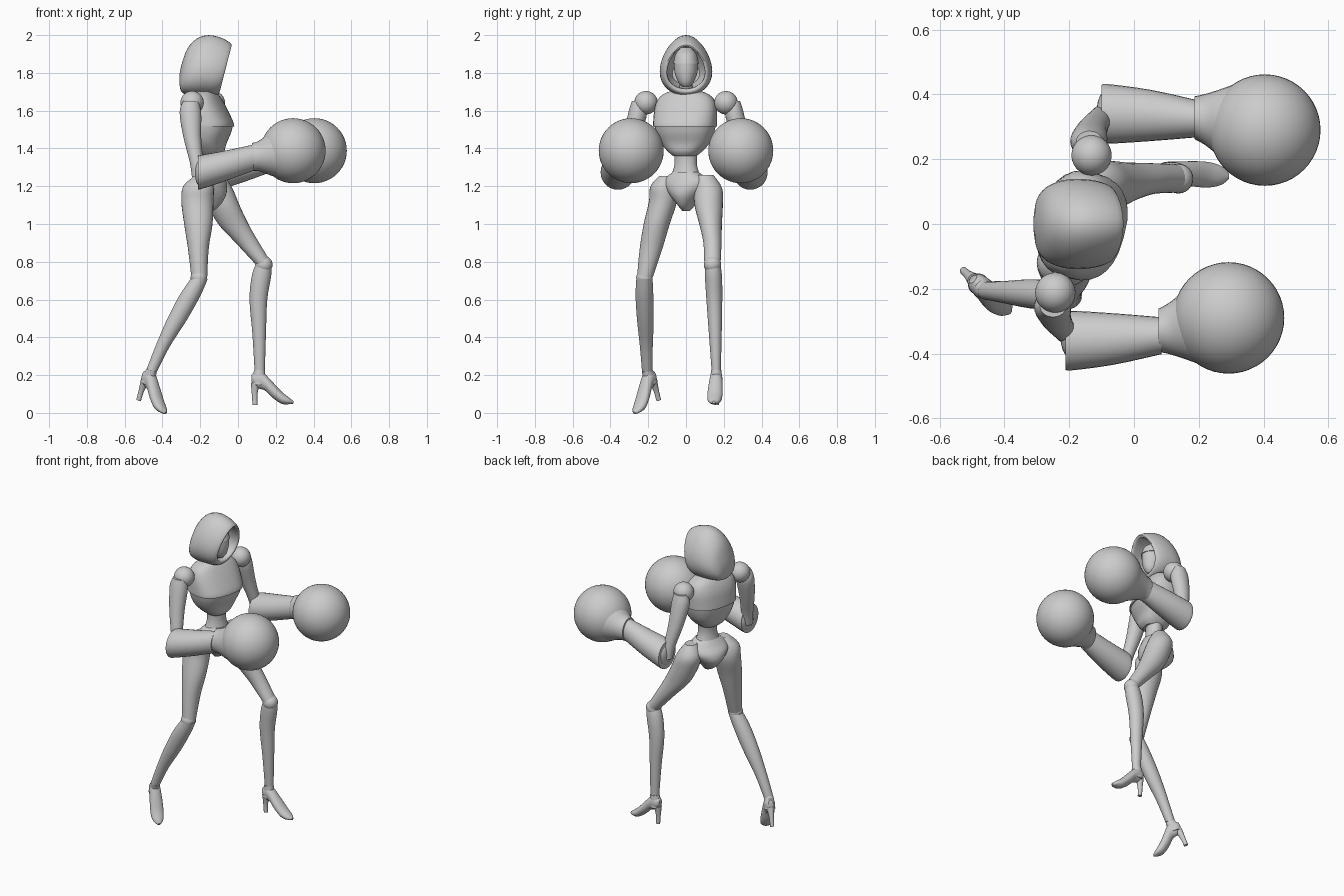
import bpy, bmesh, math
from mathutils import Vector, Matrix

default_cube = bpy.data.objects.get("Cube")
if default_cube:
    bpy.data.objects.remove(default_cube, do_unlink=True)

grey = bpy.data.materials.new("plain_grey")
grey.use_nodes = True
GREY_COLOUR = (0.6, 0.6, 0.6, 1)
grey.diffuse_color = GREY_COLOUR
grey.node_tree.nodes["Principled BSDF"].inputs["Base Color"].default_value = GREY_COLOUR


def finish(name, bm, location=(0, 0, 0), pitch=0, yaw=0):
    """Turn a bmesh into a smooth shaded object with the shared material."""
    bmesh.ops.recalc_face_normals(bm, faces=bm.faces)
    mesh = bpy.data.meshes.new(name)
    bm.to_mesh(mesh)
    bm.free()
    mesh.materials.append(grey)
    obj = bpy.data.objects.new(name, mesh)
    bpy.context.collection.objects.link(obj)
    obj.location = location
    obj.rotation_euler = (0, math.radians(pitch), math.radians(yaw))
    bpy.ops.object.select_all(action="DESELECT")
    obj.select_set(True)
    bpy.context.view_layer.objects.active = obj
    bpy.ops.object.shade_smooth_by_angle(angle=math.radians(40))
    return obj


def smooth_rows(rows, steps=4):
    """Catmull-Rom interpolation through rows of numbers."""
    rows = [Vector(r) for r in rows]
    padded = [rows[0]] + rows + [rows[-1]]
    result = []
    for a, b, c, d in zip(padded, padded[1:], padded[2:], padded[3:]):
        for i in range(steps):
            t = i / steps
            result.append((b * 2 + (c - a) * t + (a * 2 - b * 5 + c * 4 - d) * t ** 2
                           + (b * 3 - a - c * 3 + d) * t ** 3) / 2)
    return result + [rows[-1]]


def skin(bm, rings, caps=True):
    """Bridge equal rings of points with quads."""
    loops = [[bm.verts.new(p) for p in ring] for ring in rings]
    count = len(loops[0])
    for low, high in zip(loops, loops[1:]):
        for i in range(count):
            j = (i + 1) % count
            bm.faces.new((low[i], low[j], high[j], high[i]))
    if caps:
        bm.faces.new(loops[0])
        bm.faces.new(loops[-1])


def loft(name, rows, along="z", power=2.0, **placing):
    """Oval sections (x, y, z, radius, radius) stacked along z or x."""
    rings = []
    for x, y, z, ra, rb in smooth_rows(rows):
        ring = []
        for i in range(28):
            angle = math.tau * i / 28
            u, v = (math.copysign(abs(f(angle)) ** (2 / power), f(angle))
                    for f in (math.cos, math.sin))
            offset = (u * ra, v * rb, 0) if along == "z" else (0, u * ra, v * rb)
            ring.append(Vector((x, y, z)) + Vector(offset))
        rings.append(ring)
    bm = bmesh.new()
    skin(bm, rings)
    return finish(name, bm, **placing)


def ball(name, centre, radius, stretch=(1, 1, 1), detail=24):
    bm = bmesh.new()
    bmesh.ops.create_uvsphere(bm, u_segments=detail * 2, v_segments=detail, radius=radius,
                              matrix=Matrix.Diagonal((*stretch, 1)))
    return finish(name, bm, location=centre)


# Hood: upright teardrop sections from the back, round the rim, into the cavity
# columns: x, bottom, top, half width, forward lean
hood_rows = [(-.31, 1.74, 1.79, .02, 0), (-.3, 1.7, 1.84, .075, 0), (-.27, 1.685, 1.925, .112, 0),
             (-.22, 1.68, 1.98, .132, 0), (-.165, 1.68, 2, .136, .05), (-.11, 1.68, 1.985, .13, .15),
             (-.068, 1.69, 1.955, .115, .25), (-.066, 1.705, 1.94, .1, .25),
             (-.09, 1.715, 1.94, .098, .2), (-.17, 1.72, 1.95, .1, 0), (-.25, 1.74, 1.88, .07, 0)]
rings = []
for x, bottom, top, width, lean in smooth_rows(hood_rows, 3):
    ring = []
    for i in range(32):
        angle = math.tau * i / 32
        up = math.cos(angle)
        side = math.sin(angle) * (1 - .22 * up)
        z = (bottom + top) / 2 + up * (top - bottom) / 2
        ring.append((x + lean * (z - 1.83), side * width, z))
    rings.append(ring)
bm = bmesh.new()
skin(bm, rings)
finish("hood", bm)

# Head and neck
loft("face", [(-.13, 0, 1.725, .02, .018), (-.14, 0, 1.75, .05, .04), (-.15, 0, 1.8, .072, .06),
              (-.155, 0, 1.86, .078, .065)])
loft("mask", [(-.155, 0, 1.85, .083, .068), (-.16, 0, 1.9, .07, .055), (-.17, 0, 1.935, .03, .025)])
loft("neck", [(-.17, 0, 1.66, .05, .06), (-.165, 0, 1.7, .035, .037), (-.16, 0, 1.8, .032, .032)])

# Torso: two chest shells, waist and hips, turned toward the right side
torso = dict(location=(-.18, 0, 0), yaw=-15)
loft("upper_chest", [(.02, 0, 1.515, .134, .167), (.018, 0, 1.54, .13, .168), (.005, 0, 1.61, .108, .166),
                     (0, 0, 1.66, .085, .15), (0, 0, 1.69, .065, .115), (0, 0, 1.71, .04, .06)],
     power=2.5, **torso)
loft("ribcage", [(.025, 0, 1.36, .06, .06), (.02, 0, 1.385, .085, .09), (.015, 0, 1.43, .1, .13),
                 (.018, 0, 1.48, .118, .152), (.02, 0, 1.525, .128, .162)], power=2.5, **torso)
loft("waist", [(0, 0, 1.42, .055, .07), (.005, 0, 1.32, .048, .06), (.005, 0, 1.24, .065, .085)],
     location=(-.16, 0, 0), yaw=-20)
loft("hips", [(0, 0, 1.07, .025, .02), (-.005, 0, 1.1, .07, .04), (-.012, 0, 1.15, .105, .085),
              (-.01, 0, 1.2, .103, .125), (0, 0, 1.24, .08, .118), (.005, 0, 1.275, .06, .07)],
     location=(-.155, 0, 0), yaw=-25)

# Legs: the right one trails, the left one steps forward
loft("right_thigh", [(-.195, -.1, 1.255, .035, .04), (-.21, -.12, 1.2, .08, .068), (-.215, -.122, 1.12, .085, .074),
                     (-.21, -.155, 1, .075, .069), (-.21, -.185, .87, .055, .06), (-.205, -.217, .72, .042, .042)])
loft("right_shin", [(-.205, -.22, .71, .045, .043), (-.255, -.22, .62, .056, .047), (-.325, -.215, .49, .053, .044),
                    (-.4, -.21, .35, .038, .034), (-.458, -.205, .22, .03, .028)])
loft("left_thigh", [(-.11, .1, 1.26, .035, .045), (-.105, .118, 1.19, .075, .073), (-.075, .12, 1.1, .083, .075),
                    (-.025, .13, 1, .08, .06), (.05, .14, .9, .062, .048), (.135, .14, .79, .045, .043)])
loft("left_shin", [(.138, .14, .8, .038, .038), (.125, .145, .73, .051, .045), (.108, .15, .6, .047, .042),
                   (.112, .155, .42, .036, .034), (.115, .16, .22, .027, .024)])
ball("right_knee", (-.207, -.22, .715), .044, detail=12)
ball("left_knee", (.137, .14, .785), .046, detail=12)


def shoe(side, **placing):
    """High heeled shoe with its origin at the ankle and the toe along x."""
    loft(side + "_shoe", [(-.04, 0, -.035, .015, .02), (-.025, 0, -.04, .028, .036), (0, 0, -.04, .033, .05),
                          (.03, 0, -.055, .035, .044), (.07, 0, -.095, .039, .042),
                          (.12, 0, -.138, .039, .032), (.16, 0, -.155, .028, .017),
                          (.182, 0, -.162, .008, .007)], along="x", **placing)
    loft(side + "_shoe_cuff", [(0, 0, -.07, .036, .033), (0, 0, -.02, .033, .03), (.002, 0, .01, .028, .027)],
         **placing)
    loft(side + "_heel", [(-.022, 0, -.175, .013, .012), (-.024, 0, -.12, .015, .014), (-.02, 0, -.06, .024, .024)],
         **placing)


shoe("right", location=(-.46, -.204, .22), pitch=23, yaw=-42)
shoe("left", location=(.112, .16, .218), yaw=-4)


def arm(name, side, shift):
    """Shoulder ball, upper arm, flared forearm and round glove."""
    def place(x, y, z):
        return (x + shift, y * side, z)

    ball(name + "_shoulder", place(-.243, .212, 1.642), .062)
    upper = [(-.25, .255, 1.65, .04, .032), (-.252, .255, 1.59, .057, .05), (-.242, .288, 1.46, .047, .045),
             (-.22, .322, 1.33, .036, .036), (-.212, .335, 1.25, .032, .032)]
    loft(name + "_upper_arm", [(*place(*r[:3]), *r[3:]) for r in upper])
    ball(name + "_elbow", place(-.2, .34, 1.27), .07, stretch=(.4, 1, 1), detail=12)
    fore = [(-.212, .35, 1.272, .085, .088), (-.195, .35, 1.275, .092, .09), (-.06, .345, 1.31, .079, .08),
            (.085, .335, 1.352, .057, .069)]
    loft(name + "_forearm", [(x + shift, y * side - .01, *rest) for x, y, *rest in fore], along="x")
    cuff = [(.075, .328, 1.355, .066, .074), (.11, .322, 1.36, .08, .08), (.16, .31, 1.37, .108, .108),
            (.22, .3, 1.38, .14, .14)]
    loft(name + "_glove_cuff", [(*place(*r[:3]), *r[3:]) for r in cuff], along="x")
    ball(name + "_glove", place(.292, .29, 1.388), .172)


arm("right", -1, 0)
arm("left", 1, .112)
